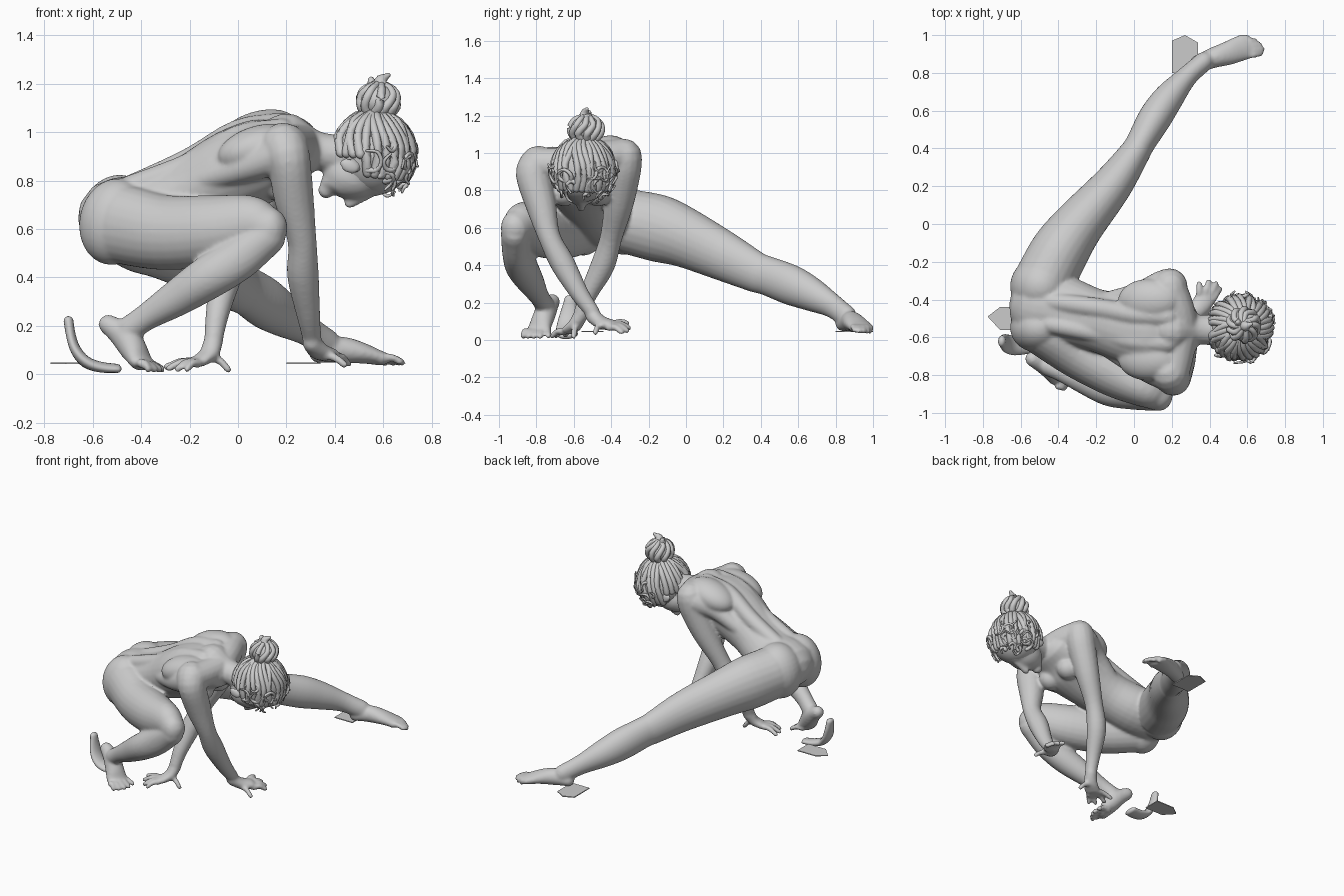
import bpy, bmesh, math, random
from mathutils import Vector, Matrix

random.seed(4)


def loft(bm, pts, up=(0, 0, 1), n=16, sub=4):
    """Smooth round-ended tube through (x, y, z, half width, half height)."""
    p = [Vector((q + (q[3],))[:5]) if len(q) == 4 else Vector(q) for q in pts]
    p = [2 * p[0] - p[1]] + p + [2 * p[-1] - p[-2]]
    p[0][3:5] = p[1][3:5]
    p[-1][3:5] = p[-2][3:5]
    path = []
    for i in range(1, len(p) - 2):
        a, b, c, d = p[i - 1:i + 3]
        for k in range(sub):
            t = k / sub
            path.append(0.5 * (2 * b + (c - a) * t + (2 * a - 5 * b + 4 * c - d) * t * t
                               + (3 * b - a - 3 * c + d) * t ** 3))
    path.append(p[-2])
    stations = []
    for i, q in enumerate(path):
        d = (path[min(i + 1, len(path) - 1)].xyz - path[max(i - 1, 0)].xyz).normalized()
        stations.append((q.xyz, d, q[3], q[4]))

    def cap(st, sign):
        c, d, w, h = st
        return [(c + d * sign * min(w, h) * math.sin(a), d, w * math.cos(a), h * math.cos(a))
                for a in (0.5, 1.0, 1.4)]
    stations = cap(stations[0], -1)[::-1] + stations + cap(stations[-1], 1)
    rings = []
    for c, d, w, h in stations:
        side = d.cross(Vector(up)).normalized()
        top = side.cross(d)
        rings.append([bm.verts.new(c + side * w * math.cos(a) + top * h * math.sin(a))
                      for a in (2 * math.pi * k / n for k in range(n))])
    for r, s in zip(rings, rings[1:]):
        for k in range(n):
            bm.faces.new((r[k], r[(k + 1) % n], s[(k + 1) % n], s[k]))
    bm.faces.new(rings[0][::-1])
    bm.faces.new(rings[-1])


def ball(bm, c, r, tilt=0):
    m = Matrix.Translation(c) @ Matrix.Rotation(tilt, 4, 'Y') @ Matrix.Diagonal((*r, 1))
    bmesh.ops.create_uvsphere(bm, u_segments=28, v_segments=18, radius=1, matrix=m)


def finish(bm, name, smooth=True):
    bmesh.ops.recalc_face_normals(bm, faces=bm.faces[:])
    me = bpy.data.meshes.new(name)
    bm.to_mesh(me)
    bm.free()
    for f in me.polygons:
        f.use_smooth = smooth
    ob = bpy.data.objects.new(name, me)
    bpy.context.collection.objects.link(ob)
    return ob


def digits(bm, roots, tips, r, lift):
    for a, b in zip(roots, tips):
        a, b = Vector(a), Vector(b)
        mid = (a + b) / 2 + Vector((0, 0, lift))
        loft(bm, [(*a, r * 1.15), (*mid, r), (*b, r * 0.9)], n=10, sub=3)


# torso and back muscles
bm = bmesh.new()
loft(bm, [(-.50, -.43, .65, .19, .16), (-.36, -.46, .675, .18, .16), (-.2, -.51, .745, .165, .155),
          (-.02, -.55, .835, .195, .175), (.12, -.56, .89, .225, .17), (.23, -.56, .92, .19, .12)], n=28)
for s in (-1, 1):
    loft(bm, [(-.45, -.47 + s * .06, .77, .05), (-.2, -.51 + s * .065, .87 + s * .01, .055),
              (0, -.55 + s * .07, .985 + s * .012, .055), (.18, -.56 + s * .07, 1.015 + s * .012, .055)])
    # shoulder blade, then the muscle from the side of the ribs to the armpit
    ball(bm, (.08, -.56 + s * .155, .965 + s * .03), (.17, .115, .09), -.3)
    loft(bm, [(-.15, -.53 + s * .12, .80, .05), (.02, -.56 + s * .19, .88 + s * .03, .06),
              (.15, -.56 + s * .235, .93 + s * .03, .08)])
    ball(bm, (.17, -.56 + s * .09, .79), (.08, .075, .075))
loft(bm, [(.19, -.34, .99, .09), (.23, -.45, .975, .09), (.25, -.56, .95, .09),
          (.23, -.68, .94, .09), (.2, -.80, .94, .09)])

# buttocks
ball(bm, (-.50, -.33, .64), (.155, .155, .185), .2)
ball(bm, (-.51, -.55, .63), (.145, .13, .18), .2)

# neck, skull, face
loft(bm, [(.2, -.56, .97, .11), (.32, -.56, .925, .08), (.46, -.56, .9, .085)])
ball(bm, (.55, -.555, .9), (.155, .14, .165))
ball(bm, (.48, -.56, .82), (.13, .105, .1))
loft(bm, [(.45, -.56, .80, .095, .08), (.39, -.56, .785, .07, .055), (.365, -.56, .76, .035)])
loft(bm, [(.54, -.56, .74, .018), (.46, -.56, .705, .022)], n=10)
for s in (-1, 1):
    ball(bm, (.46, -.56 + s * .135, .86), (.045, .015, .03), .5)

# extended left leg
loft(bm, [(-.47, -.29, .63, .16, .175), (-.39, -.14, .595, .155, .18), (-.29, 0, .545, .135, .16),
          (-.12, .2, .45, .108, .135), (0, .37, .365, .082, .11), (.035, .43, .345, .078, .105),
          (.11, .56, .295, .088, .108), (.185, .67, .245, .08, .092), (.28, .78, .185, .056, .066),
          (.37, .86, .125, .052, .06)], n=24)
ball(bm, (.01, .36, .40), (.055, .06, .06))
loft(bm, [(.335, .845, .085, .048, .04), (.42, .88, .1, .055, .055), (.5, .905, .09, .064, .046),
          (.59, .94, .065, .07, .03)])
digits(bm, [(.59, .94 + k * .025, .06) for k in (-2, -1, 0, 1, 1.8)],
       [(.67, .90, .052), (.68, .925, .048), (.665, .95, .048), (.64, .97, .046), (.605, .983, .046)],
       .017, .014)

# folded right leg
loft(bm, [(-.48, -.57, .62, .13, .165), (-.3, -.68, .585, .135, .155), (-.1, -.79, .595, .128, .145),
          (.05, -.87, .62, .1, .12), (.125, -.91, .6, .08, .09)], n=24)
ball(bm, (.13, -.915, .6), (.072, .075, .09))
loft(bm, [(.12, -.915, .57, .075, .08), (.0, -.91, .475, .073, .09), (-.13, -.88, .395, .085, .09),
          (-.26, -.83, .31, .072, .075), (-.38, -.785, .235, .052, .056), (-.45, -.755, .185, .052, .055)], n=20)
loft(bm, [(-.535, -.715, .205, .042, .042), (-.47, -.745, .16, .055, .06), (-.43, -.77, .1, .062, .054),
          (-.40, -.79, .05, .07, .036)])
digits(bm, [(-.40, -.8 + k * .03, .045) for k in (-2, -1, 0, 1, 2)],
       [(-.37, -.87, .02), (-.345, -.845, .02), (-.325, -.815, .02), (-.315, -.78, .02),
        (-.315, -.735, .022)], .018, .01)

# right arm and hand
loft(bm, [(.19, -.79, .94, .10), (.21, -.815, .88, .095, .09), (.232, -.775, .72, .082), (.265, -.73, .55, .06),
          (.268, -.66, .41, .066), (.29, -.57, .25, .05), (.305, -.5, .15, .04)], up=(1, 0, 0))
loft(bm, [(.305, -.5, .13, .04), (.335, -.455, .095, .05, .036), (.375, -.40, .08, .055, .03)])
digits(bm, [(.345, -.39, .08), (.37, -.385, .078), (.395, -.39, .072), (.41, -.41, .065), (.35, -.46, .075)],
       [(.345, -.315, .09), (.395, -.305, .065), (.435, -.315, .05), (.455, -.345, .042), (.44, -.485, .04)],
       .018, .014)

# left arm and hand
loft(bm, [(.19, -.33, .98, .096), (.17, -.335, .9, .094), (.1, -.36, .73, .08), (.01, -.40, .55, .06),
          (-.05, -.445, .4, .065), (-.085, -.52, .25, .049), (-.1, -.56, .15, .04)], up=(1, 0, 0))
loft(bm, [(-.1, -.56, .14, .04), (-.12, -.59, .085, .046, .034), (-.16, -.62, .055, .052, .026)])
digits(bm, [(-.18, -.605, .05), (-.185, -.625, .05), (-.18, -.645, .048), (-.165, -.66, .045), (-.11, -.59, .07)],
       [(-.295, -.59, .03), (-.285, -.645, .024), (-.25, -.695, .022), (-.21, -.715, .022), (-.04, -.6, .018)],
       .0175, .012)

body = finish(bm, "body")
mod = body.modifiers.new("skin", 'REMESH')
mod.mode = 'VOXEL'
mod.voxel_size = .009
mod.use_smooth_shade = True
mod = body.modifiers.new("soften", 'SMOOTH')
mod.factor = .5
mod.iterations = 9

# hair cap with strands swept up to the bun
centre, radii = Vector((.56, -.55, .91)), Vector((.167, .165, .175))
axis = Vector((.1, .05, 1)).normalized()
u = axis.orthogonal().normalized()
v = axis.cross(u)


def on_head(a, polar, scale=1.0):
    d = axis * math.cos(polar) + (u * math.cos(a) + v * math.sin(a)) * math.sin(polar)
    return centre + Vector((d.x * radii.x, d.y * radii.y, d.z * radii.z)) * scale


bm = bmesh.new()
ball(bm, centre, radii * .98)
for k in range(30):
    a = 2 * math.pi * k / 30
    low = 2.1 if on_head(a, 1.5).x > .5 else 1.65
    wave = random.uniform(-.15, .15)
    loft(bm, [(*on_head(a + .25 * (1 - j / 5) + wave * math.sin(j), low + (.25 - low) * j / 5,
                        .97 + random.uniform(0, .035)), .021 - .001 * j) for j in range(6)],
         up=axis, n=8, sub=2)
finish(bm, "hair")

# loose curls around the front hairline
bm = bmesh.new()
for k in range(28):
    a = random.uniform(-1.7, 1.7) + math.atan2(v.x, u.x)
    polar, twist = random.uniform(1.2, 2.35), random.choice((-1, 1))
    size, phase = random.uniform(.1, .25), random.uniform(0, 6)
    loft(bm, [(*on_head(a + twist * size * math.sin(j + phase), polar + size * math.cos(j + phase),
                        1.0 + .04 * j + random.uniform(-.03, .03)), .014 - .0022 * j) for j in range(5)],
         up=(.3, .2, 1), n=6, sub=3)
finish(bm, "loose_curls")

# bun
bm = bmesh.new()
bun = Vector((.58, -.535, 1.13))
ball(bm, bun, (.082, .085, .07))
for k in range(10):
    a = 2 * math.pi * k / 10
    pts = []
    for j in range(5):
        t, b = -.9 + j * .55, a + j * .2 + random.uniform(-.15, .15)
        pts.append((bun.x + .078 * math.cos(b) * math.cos(t), bun.y + .084 * math.sin(b) * math.cos(t),
                    bun.z + .07 * math.sin(t), .022 - .002 * j))
    loft(bm, pts, up=(.1, .2, 1), n=8, sub=3)
loft(bm, [(.6, -.53, 1.17, .04), (.59, -.54, 1.21, .028), (.62, -.53, 1.235, .01)], up=(0, 1, 0), n=8)
loft(bm, [(.56, -.53, 1.17, .04), (.55, -.52, 1.215, .014)], up=(0, 1, 0), n=8)
finish(bm, "bun")


# thin pentagon plates under the feet
def plate(name, outline):
    bm = bmesh.new()
    f = bm.faces.new([bm.verts.new((x, y, .042)) for x, y in outline])
    ext = bmesh.ops.extrude_face_region(bm, geom=[f])
    bmesh.ops.translate(bm, vec=(0, 0, .006), verts=[e for e in ext["geom"] if isinstance(e, bmesh.types.BMVert)])
    finish(bm, name, False)


plate("left_foot_plate", [(.2, .8), (.2, .97), (.27, 1.0), (.34, .96), (.34, .8)])
plate("right_foot_plate", [(-.775, -.49), (-.71, -.44), (-.57, -.44), (-.57, -.56), (-.71, -.56)])

# curled strip behind the folded foot
bm = bmesh.new()
loft(bm, [(-.70, -.62, .22, .03, .02), (-.69, -.625, .16, .042, .02), (-.67, -.635, .1, .05, .022),
          (-.63, -.645, .052, .05, .024), (-.57, -.64, .03, .048, .022), (-.50, -.63, .024, .045, .018)],
     up=(.7, 0, .7))
finish(bm, "curled_strip")
